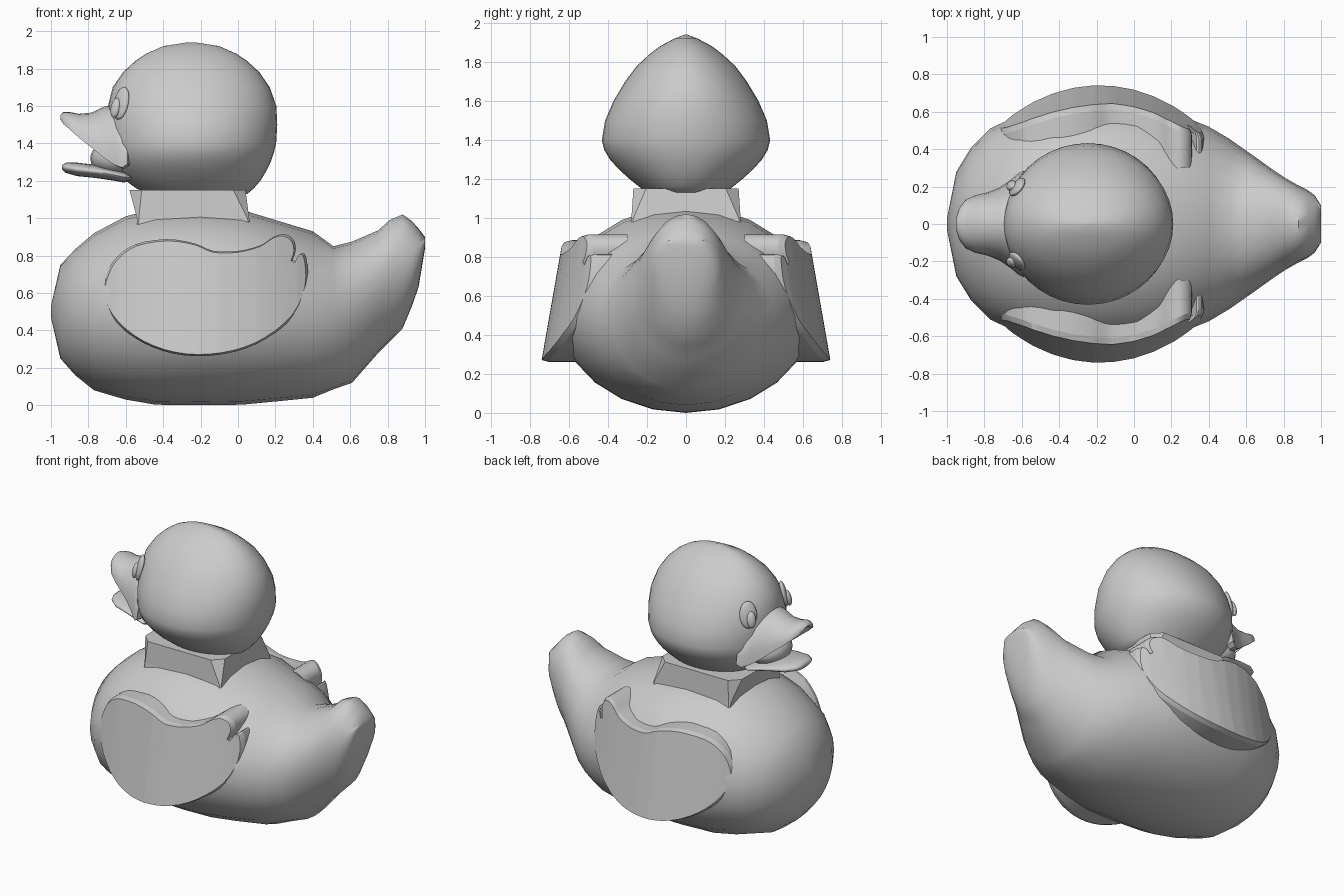
import bpy, bmesh, math
from mathutils import Vector

if "Cube" in bpy.data.objects:
    bpy.data.objects.remove(bpy.data.objects["Cube"])

TAU = 2 * math.pi


def finish(name, bm, angle=40):
    bmesh.ops.recalc_face_normals(bm, faces=bm.faces)
    me = bpy.data.meshes.new(name)
    bm.to_mesh(me)
    bm.free()
    ob = bpy.data.objects.new(name, me)
    bpy.context.collection.objects.link(ob)
    if angle:
        bpy.ops.object.select_all(action='DESELECT')
        bpy.context.view_layer.objects.active = ob
        ob.select_set(True)
        bpy.ops.object.shade_smooth_by_angle(angle=math.radians(angle))
    return ob


def loft(name, rings, angle=40):
    """Skin a list of equal-length point rings and cap both ends."""
    bm = bmesh.new()
    loops = [[bm.verts.new(p) for p in r] for r in rings]
    n = len(loops[0])
    for a, b in zip(loops, loops[1:]):
        for i in range(n):
            j = (i + 1) % n
            bm.faces.new((a[i], a[j], b[j], b[i]))
    bm.faces.new(loops[0])
    bm.faces.new(loops[-1])
    return finish(name, bm, angle)


def ring_x(x, lo, hi, hw, n=24):
    c, h = (lo + hi) / 2, (hi - lo) / 2
    return [(x, hw * math.sin(TAU * i / n), c + h * math.cos(TAU * i / n)) for i in range(n)]


def ring_z(z, cx, rx, ry, n=40):
    return [(cx + rx * math.cos(TAU * i / n), ry * math.sin(TAU * i / n), z) for i in range(n)]


def catmull(pts, n):
    out, m = [], len(pts)
    for i in range(m):
        a, b, c, d = (Vector(pts[(i + k) % m]) for k in (-1, 0, 1, 2))
        for s in range(n):
            t = s / n
            out.append(0.5 * (2 * b + (c - a) * t + (2 * a - 5 * b + 4 * c - d) * t * t
                              + (3 * b - a - 3 * c + d) * t ** 3))
    return out


def ellipsoid(name, centre, radii, normal=None):
    bm = bmesh.new()
    bmesh.ops.create_uvsphere(bm, u_segments=20, v_segments=12, radius=1)
    bmesh.ops.scale(bm, vec=radii, verts=bm.verts)
    ob = finish(name, bm, 60)
    ob.location = centre
    if normal:
        ob.rotation_euler = Vector(normal).to_track_quat('Z', 'Y').to_euler()
    return ob


# Body with raised tail: x, bottom, top, half width
body = [(-1, .47, .53, .03), (-.95, .25, .75, .28), (-.87, .16, .835, .41), (-.77, .08, .92, .51),
        (-.6, .03, 1.01, .59), (-.44, .003, 1.05, .635), (-.2, 0, 1.06, .66), (.02, .003, 1.045, .65),
        (.2, .02, .99, .6), (.4, .04, .93, .52), (.51, .085, .85, .455), (.61, .12, .875, .385),
        (.75, .28, .935, .285), (.81, .34, .99, .245), (.88, .41, 1.02, .205),
        (.93, .53, .985, .18), (.965, .63, .945, .155), (1, .84, .9, .1)]
loft("body", [ring_x(*r) for r in body], 50)


# Neck collar: square below, chamfered corners above
def collar(z, x0, x1, w, c):
    return [(x0, -w + c, z), (x0 + c, -w, z), (x1 - c, -w, z), (x1, -w + c, z),
            (x1, w - c, z), (x1 - c, w, z), (x0 + c, w, z), (x0, w - c, z)]


loft("neck", [collar(.96, -.54, .065, .285, .008), collar(1.0, -.54, .06, .28, .01),
              collar(1.15, -.58, .04, .27, .065)], 0)

# Head: height, centre x, radius x, radius y
head = [(1.13, -.22, .27, .2), (1.16, -.23, .315, .24), (1.2, -.24, .36, .29), (1.25, -.245, .395, .345),
        (1.3, -.25, .425, .39), (1.35, -.248, .44, .42), (1.4, -.246, .45, .432), (1.5, -.245, .455, .415),
        (1.6, -.245, .45, .372), (1.7, -.25, .42, .312), (1.78, -.25, .365, .252), (1.84, -.25, .3, .187),
        (1.88, -.25, .24, .135), (1.92, -.25, .15, .06), (1.94, -.25, .02, .008)]
loft("head", [ring_z(*r) for r in head], 60)


# Upper beak: arched shell with upturned tip
def arch(x, lo, hi, hw, n=12):
    outer, inner = [], []
    for i in range(n + 1):
        a = math.pi * i / n
        outer.append((x, hw * math.cos(a), lo + (hi - lo) * math.sin(a)))
        inner.append((x + .01, hw * .82 * math.cos(a), lo - .006 + (hi - lo) * .65 * math.sin(a)))
    return outer + inner[::-1]


beak = [(-.95, 1.53, 1.55, .035), (-.935, 1.505, 1.567, .085), (-.9, 1.475, 1.568, .13),
        (-.85, 1.43, 1.558, .153), (-.78, 1.375, 1.565, .17), (-.72, 1.325, 1.595, .195),
        (-.66, 1.285, 1.61, .235), (-.62, 1.27, 1.58, .27), (-.59, 1.29, 1.5, .285)]
loft("upper_beak", [arch(*r) for r in beak], 50)

# Lower beak and mouth
lower = [(-.94, 1.262, 1.285, .05), (-.92, 1.242, 1.297, .095), (-.86, 1.225, 1.297, .14),
         (-.76, 1.215, 1.285, .165), (-.66, 1.2, 1.262, .185), (-.61, 1.19, 1.25, .19),
         (-.57, 1.205, 1.23, .16)]
loft("lower_beak", [ring_x(*r) for r in lower], 60)
ellipsoid("mouth", (-.65, 0, 1.32), (.14, .17, .1))

# Wing: curved, slanted plate cut in vertical strips
outline = [(-.725, .6), (-.7, .71), (-.65, .79), (-.55, .86), (-.38, .888), (-.23, .865), (-.13, .825),
           (.0, .825), (.12, .855), (.19, .9), (.25, .915), (.3, .88), (.305, .81), (.25, .715), (.125, .635),
           (.24, .675), (.3, .74), (.335, .81), (.365, .79), (.37, .64), (.3, .48), (.15, .355),
           (-.02, .285), (-.22, .262), (-.4, .29), (-.56, .365), (-.68, .48)]
STRIP = .11


def wing_y(x, z):
    k = math.floor((x + .77) / STRIP)
    a = -.77 + k * STRIP
    f = lambda q: .735 - .16 * ((q + .18) / .54) ** 2
    t = (x - a) / STRIP
    return f(a) * (1 - t) + f(a + STRIP) * t - .17 * (z - .3)


def wing(name, side):
    pts = catmull(outline, 3)
    bm = bmesh.new()
    bm.faces.new([bm.verts.new((p.x, 0, p.y)) for p in pts])
    bmesh.ops.triangulate(bm, faces=bm.faces)
    for k in range(1, 11):
        bmesh.ops.bisect_plane(bm, geom=bm.verts[:] + bm.edges[:] + bm.faces[:],
                               plane_co=(-.77 + k * STRIP, 0, 0), plane_no=(1, 0, 0))
    # rim, then the deep side wall running into the body
    levels = [set(bm.verts)]
    faces = bm.faces[:]
    for _ in range(2):
        ex = bmesh.ops.extrude_face_region(bm, geom=faces, use_keep_orig=not _)
        faces = [g for g in ex["geom"] if isinstance(g, bmesh.types.BMFace)]
        levels.append({g for g in ex["geom"] if isinstance(g, bmesh.types.BMVert)})
    base, mid, top = levels
    for v in list(bm.verts):
        x, z = v.co.x, v.co.z
        y = wing_y(x, z)
        if v in top:
            v.co = (-.18 + (x + .18) * .978, y * side, .58 + (z - .58) * .97)
        elif v in mid:
            v.co.y = (y - .035) * side
        else:
            v.co.y = .3 * side
    return finish(name, bm, 30)


# Wings and eyes on both sides
for label, s in (("left", -1), ("right", 1)):
    wing(label + "_wing", s)
    n = (-1.0, .8 * s, .3)
    ellipsoid(label + "_eye", (-.625, .198 * s, 1.615), (.058, .09, .022), n)
    ellipsoid(label + "_pupil", (-.655, .205 * s, 1.59), (.03, .055, .022), n)
